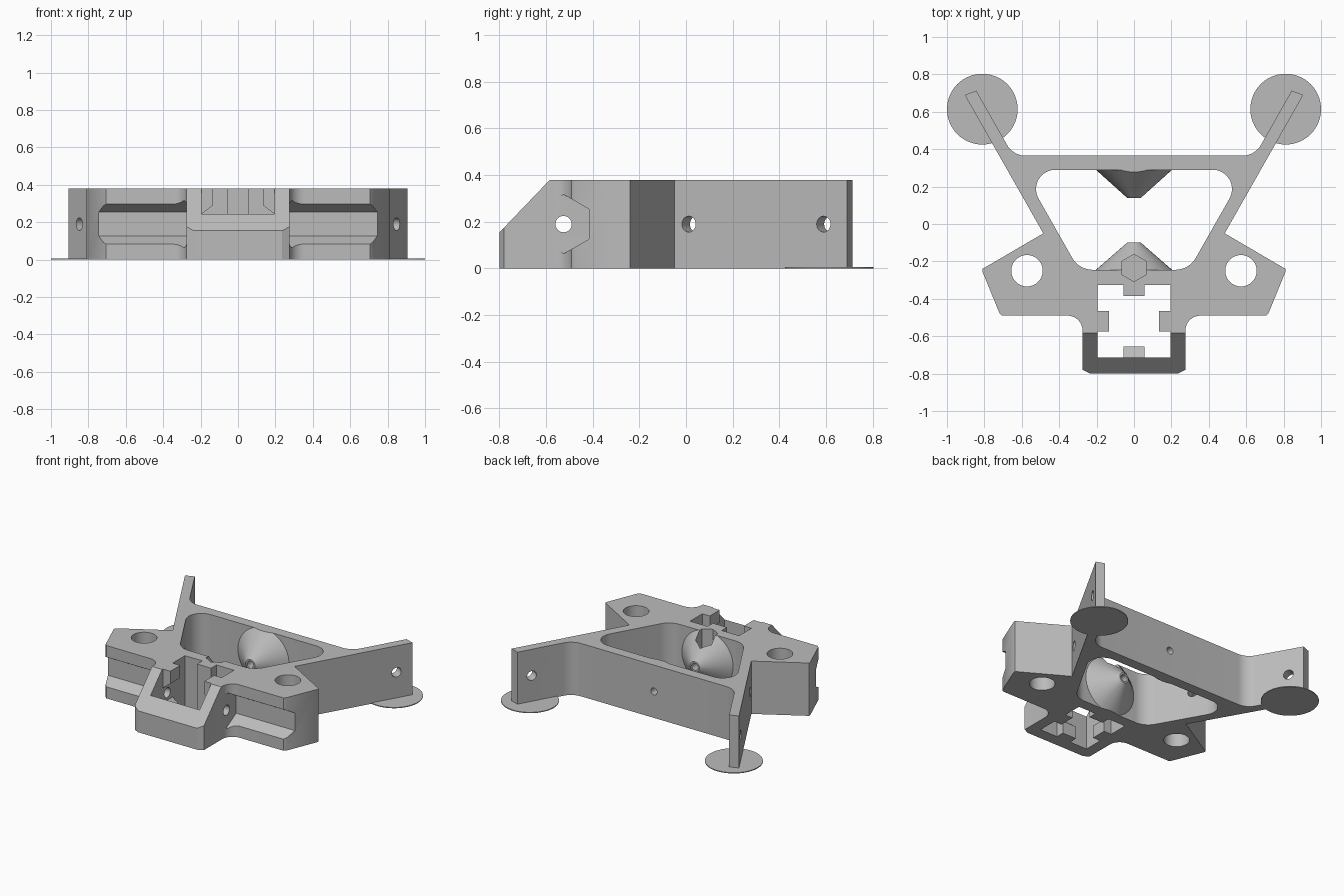
import bpy, bmesh, math
from mathutils import Vector, Matrix

old = bpy.data.objects.get("Cube")
if old:
    bpy.data.objects.remove(old, do_unlink=True)

H = 0.38          # body height
MID = H / 2       # height of every screw axis

grey = bpy.data.materials.new("light_grey")
grey.use_nodes = True
COLOUR = (0.5, 0.5, 0.5, 1)
grey.diffuse_color = COLOUR
grey.node_tree.nodes["Principled BSDF"].inputs["Base Color"].default_value = COLOUR


def make(name, bm):
    bmesh.ops.recalc_face_normals(bm, faces=bm.faces)
    mesh = bpy.data.meshes.new(name)
    bm.to_mesh(mesh)
    bm.free()
    mesh.materials.append(grey)
    obj = bpy.data.objects.new(name, mesh)
    bpy.context.collection.objects.link(obj)
    return obj


def prism(name, pts, lo, hi, matrix=Matrix()):
    """Extrude a flat outline from z = lo to z = hi, then place it."""
    bm = bmesh.new()
    face = bm.faces.new([bm.verts.new((p[0], p[1], lo)) for p in pts])
    out = bmesh.ops.extrude_face_region(bm, geom=[face])
    top = [v for v in out["geom"] if isinstance(v, bmesh.types.BMVert)]
    bmesh.ops.translate(bm, verts=top, vec=(0, 0, hi - lo))
    bmesh.ops.transform(bm, matrix=matrix, verts=bm.verts)
    return make(name, bm)


def rod(name, start, end, r1, r2=None, sides=32, clip=False):
    """Cylinder or cone between two points, optionally clipped to the body height."""
    start, end = Vector(start), Vector(end)
    axis = end - start
    bm = bmesh.new()
    bmesh.ops.create_cone(bm, cap_ends=True, segments=sides, radius1=r1,
                          radius2=r1 if r2 is None else r2, depth=axis.length)
    place = Matrix.Translation((start + end) / 2) @ axis.to_track_quat('Z', 'Y').to_matrix().to_4x4()
    bmesh.ops.transform(bm, matrix=place, verts=bm.verts)
    if clip:
        for z, n in ((0, -1), (H, 1)):
            cut = bmesh.ops.bisect_plane(bm, geom=bm.verts[:] + bm.edges[:] + bm.faces[:],
                                         plane_co=(0, 0, z), plane_no=(0, 0, n), clear_outer=True)
            edges = [e for e in cut["geom_cut"] if isinstance(e, bmesh.types.BMEdge)]
            bmesh.ops.holes_fill(bm, edges=edges)
    return make(name, bm)


def rounded(corners):
    """Replace each corner (x, y, radius) by an arc."""
    pts, n = [], len(corners)
    for i, (x, y, r) in enumerate(corners):
        p = Vector((x, y))
        if not r:
            pts.append(p)
            continue
        a = (Vector(corners[i - 1][:2]) - p).normalized()
        b = (Vector(corners[(i + 1) % n][:2]) - p).normalized()
        half = a.angle(b) / 2
        centre = p + (a + b).normalized() * r / math.sin(half)
        u = p + a * r / math.tan(half) - centre
        w = p + b * r / math.tan(half) - centre
        for k in range(11):
            t = k / 10
            sweep = math.pi - 2 * half
            d = u * math.sin((1 - t) * sweep) + w * math.sin(t * sweep)
            pts.append(centre + d / math.sin(sweep))
    return pts


def mirrored(half):
    return half + [(-x, y, r) for x, y, r in reversed(half)]


def combine(obj, tool, operation='DIFFERENCE'):
    mod = obj.modifiers.new("cut", 'BOOLEAN')
    mod.operation, mod.solver, mod.object = operation, 'EXACT', tool
    bpy.context.view_layer.objects.active = obj
    bpy.ops.object.modifier_apply(modifier=mod.name)
    bpy.data.objects.remove(tool, do_unlink=True)


# Main frame: front box, side wings and splayed rear arms
frame = prism("frame", rounded(mirrored([
    (0.235, -0.80, 0), (0.275, -0.78, 0), (0.275, -0.49, 0.08), (0.705, -0.49, 0),
    (0.72, -0.475, 0), (0.81, -0.255, 0), (0.81, -0.24, 0), (0.485, -0.05, 0),
    (0.905, 0.69, 0), (0.843, 0.713, 0), (0.646, 0.365, 0.115)])), 0, H)

# Central opening
combine(frame, prism("opening", rounded(mirrored([
    (0.294, -0.245, 0.128), (0.598, 0.29, 0.103)])), -0.1, 0.5))

# Opposed cones inside the opening
combine(frame, rod("rear_cone", (0, 0.30, MID), (0, 0.14, MID), 0.215, 0.037, 48, True), 'UNION')
combine(frame, rod("front_cone", (0, -0.255, MID), (0, -0.10, MID), 0.215, 0.037, 48, True), 'UNION')

# Square slot and sloped front of the box
S, SLOT_Y = 0.195, -0.52
combine(frame, prism("slot", [(-S, SLOT_Y - S), (S, SLOT_Y - S), (S, SLOT_Y + S), (-S, SLOT_Y + S)], -0.1, 0.5))
along_x = Matrix(((0, 0, 1, 0), (1, 0, 0, 0), (0, 1, 0, 0), (0, 0, 0, 1)))
combine(frame, prism("front_slope", [(-0.56, 0.405), (-0.9, 0.05), (-0.9, 0.405)], -0.3, 0.3, along_x))

# Screw bores and nut pocket on the centre line
combine(frame, rod("rear_bore", (0, 0.5, MID), (0, 0.1, MID), 0.025))
combine(frame, rod("front_bore", (0, -0.05, MID), (0, -0.26, MID), 0.025))
hexagon = [(0.073 * math.sin(k * math.pi / 3), -0.235 + 0.073 * math.cos(k * math.pi / 3)) for k in range(6)]
combine(frame, prism("nut_pocket", hexagon, 0.12, 0.5))

for s in (1, -1):
    # Wing: vertical hole, hexagonal channel and clamp screw bore
    combine(frame, rod("wing_hole", (s * 0.572, -0.25, -0.1), (s * 0.572, -0.25, 0.5), 0.084, sides=48))
    channel = [(-0.525 + 0.127 * math.sin(k * math.pi / 3), MID + 0.127 * math.cos(k * math.pi / 3))
               for k in range(6)]
    ends = sorted((s * 0.276, s * 0.95))
    combine(frame, prism("channel", channel, *ends, along_x))
    combine(frame, rod("clamp_bore", (s * 0.15, -0.525, MID), (s * 0.32, -0.525, MID), 0.035))
    # Arm: two bores square to its face
    for x, y in ((0.52, 0.012), (0.848, 0.59)):
        c, d = Vector((s * x, y, MID)), Vector((s * 0.87, -0.494, 0))
        combine(frame, rod("arm_bore", c - d * 0.12, c + d * 0.05, 0.034))

parts = [frame]


# Keys that project into the square slot
def key(name, angle, profile):
    swing = Matrix.Translation((0, SLOT_Y, 0)) @ Matrix.Rotation(angle, 4, 'Z')
    upright = Matrix(((1, 0, 0, 0), (0, 0, 1, 0), (0, 1, 0, 0), (0, 0, 0, 1)))
    parts.append(prism(name, profile, -0.056, 0.056, swing @ upright))


IN, OUT = 0.135, S + 0.004
lower = [(IN, 0), (OUT, 0), (OUT, 0.14), (IN, 0.09)]
upper = [(x, H - z) for x, z in lower]
for name, angle in (("left", 0), ("right", math.pi)):
    key(name + "_lower_key", angle, lower)
    key(name + "_upper_key", angle, upper)
key("rear_key", math.pi / 2, [(IN, 0), (OUT, 0), (OUT, H), (IN, H)])
key("front_key", -math.pi / 2, lower)

# Thin round feet under the arm ends
for name, s in (("left_foot", 1), ("right_foot", -1)):
    parts.append(rod(name, (s * 0.811, 0.614, 0), (s * 0.811, 0.614, 0.006), 0.189, sides=64))

# Smooth curved walls, keep edges crisp
bpy.ops.object.select_all(action='DESELECT')
for obj in parts:
    obj.select_set(True)
bpy.context.view_layer.objects.active = frame
bpy.ops.object.shade_smooth_by_angle(angle=math.radians(25))
